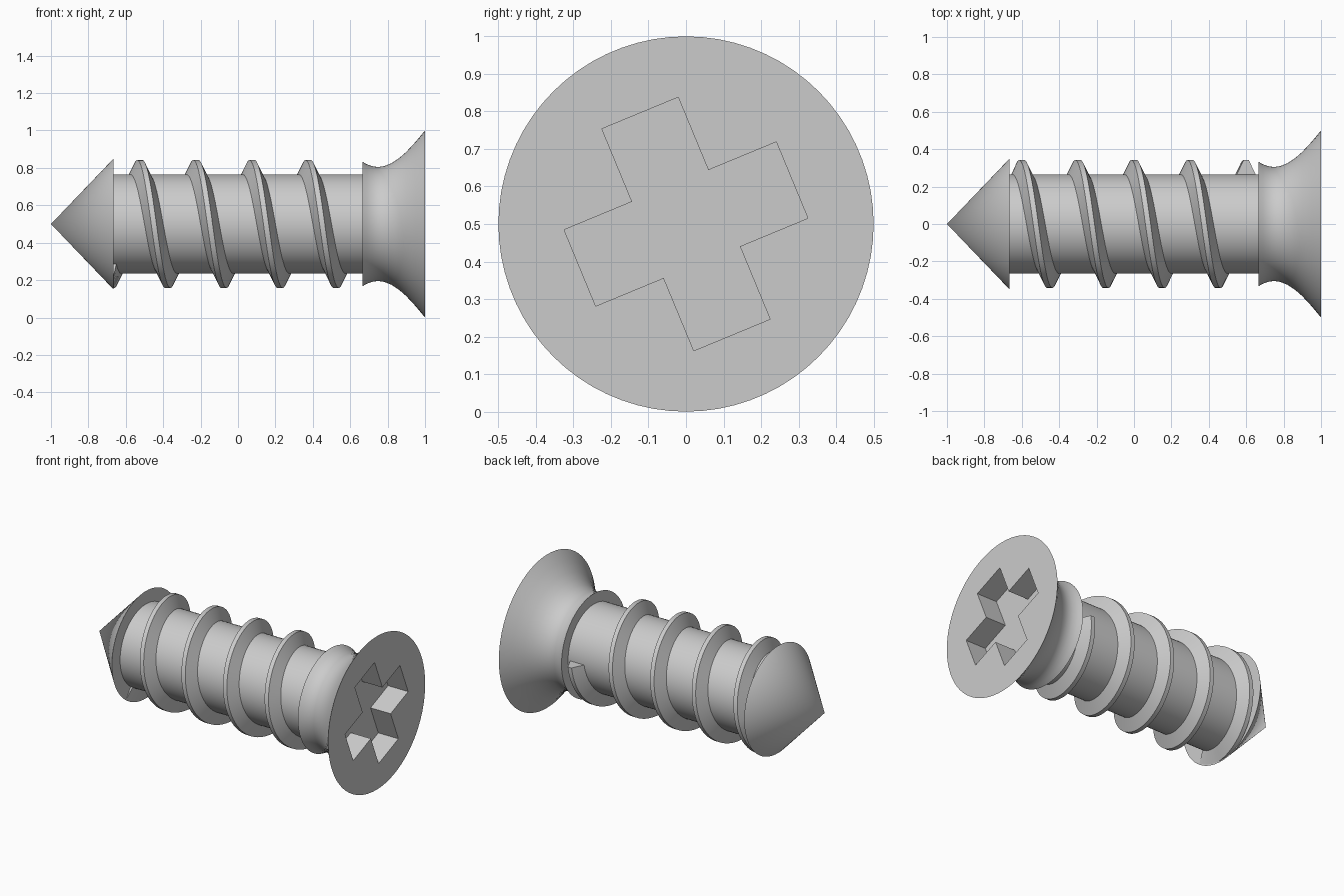
import bpy
import bmesh
from math import sin, cos, pi, radians
from mathutils import Matrix, Vector

if "Cube" in bpy.data.objects:
    bpy.data.objects.remove(bpy.data.objects["Cube"], do_unlink=True)

AXIS_Z = 0.5        # height of the screw's long axis
COLLAR = 0.665      # shaft runs between -COLLAR and +COLLAR
SEGMENTS = 72

steel = bpy.data.materials.new("grey_steel")
steel.use_nodes = True
steel.diffuse_color = (0.6, 0.6, 0.6, 1)
steel.node_tree.nodes["Principled BSDF"].inputs["Base Color"].default_value = (0.6, 0.6, 0.6, 1)


def finish(name, bm):
    """Clean the mesh and put it in the scene on the screw's axis."""
    bmesh.ops.remove_doubles(bm, verts=bm.verts, dist=1e-5)
    bmesh.ops.recalc_face_normals(bm, faces=bm.faces)
    mesh = bpy.data.meshes.new(name)
    bm.to_mesh(mesh)
    bm.free()
    mesh.materials.append(steel)
    obj = bpy.data.objects.new(name, mesh)
    obj.location.z = AXIS_Z
    bpy.context.collection.objects.link(obj)
    return obj


def smooth(obj):
    bpy.ops.object.select_all(action='DESELECT')
    obj.select_set(True)
    bpy.context.view_layer.objects.active = obj
    bpy.ops.object.shade_smooth_by_angle(angle=radians(30))


def revolve(name, profile):
    """Spin (x, radius) points about the x axis, with flat caps at open ends."""
    bm = bmesh.new()
    rings = [[bm.verts.new((x, r * cos(2 * pi * i / SEGMENTS), r * sin(2 * pi * i / SEGMENTS)))
              for i in range(SEGMENTS)] for x, r in profile]
    for a, b in zip(rings, rings[1:]):
        for i in range(SEGMENTS):
            j = (i + 1) % SEGMENTS
            bm.faces.new((a[i], a[j], b[j], b[i]))
    for ring, (x, r) in ((rings[0], profile[0]), (rings[-1], profile[-1])):
        if r > 0:
            bm.faces.new(ring)
    return finish(name, bm)


# Pointed tip and plain shaft
smooth(revolve("tip", [(-1, 0), (-COLLAR, 0.35)]))
smooth(revolve("shaft", [(-COLLAR, 0.265), (COLLAR + 0.01, 0.265)]))

# Flared head
head = revolve("head", [(COLLAR, 0.333), (0.69, 0.319), (0.72, 0.308), (0.75, 0.305),
                        (0.78, 0.309), (0.82, 0.325), (0.86, 0.351), (0.9, 0.386),
                        (0.95, 0.44), (1, 0.5)])

# Cross recess, cut into the flat end of the head
LONG, SHORT, HALF, DEPTH = 0.32, 0.306, 0.11, 0.145
bm = bmesh.new()
outline = []
for sy, sz in ((1, 1), (-1, 1), (-1, -1), (1, -1)):
    corner = [(SHORT, HALF), (HALF, HALF), (HALF, LONG)]
    for y, z in corner if sy * sz > 0 else reversed(corner):
        outline.append(bm.verts.new((1 - DEPTH, sy * y, sz * z)))
face = bm.faces.new(outline)
grown = bmesh.ops.extrude_face_region(bm, geom=[face])
bmesh.ops.translate(bm, vec=Vector((DEPTH + 0.1, 0, 0)),
                    verts=[g for g in grown["geom"] if isinstance(g, bmesh.types.BMVert)])
bmesh.ops.rotate(bm, verts=bm.verts, matrix=Matrix.Rotation(radians(22.5), 3, 'X'))
cutter = finish("recess_cutter", bm)
cutter.hide_render = True

cut = head.modifiers.new("recess", 'BOOLEAN')
cut.operation = 'DIFFERENCE'
cut.solver = 'EXACT'
cut.object = cutter
bpy.context.view_layer.objects.active = head
bpy.ops.object.modifier_apply(modifier=cut.name)
bpy.data.objects.remove(cutter, do_unlink=True)
smooth(head)

# Helical thread: a narrow-crested ridge swept along the shaft
PITCH, START, END = 0.3, -0.705, 0.6
SECTION = [(-0.057, 0.25), (-0.014, 0.342), (0.014, 0.342), (0.057, 0.25)]
STEPS = 300
bm = bmesh.new()
rows = []
for i in range(STEPS + 1):
    x = START + (END - START) * i / STEPS
    angle = 2 * pi * (x - END) / PITCH      # the thread ends on the +y side
    rows.append([bm.verts.new((max(x + dx, -COLLAR), r * cos(angle), r * sin(angle)))
                 for dx, r in SECTION])
for a, b in zip(rows, rows[1:]):
    for k in range(4):
        n = (k + 1) % 4
        bm.faces.new((a[k], a[n], b[n], b[k]))
bm.faces.new(rows[0])
bm.faces.new(rows[-1])
smooth(finish("thread", bm))
